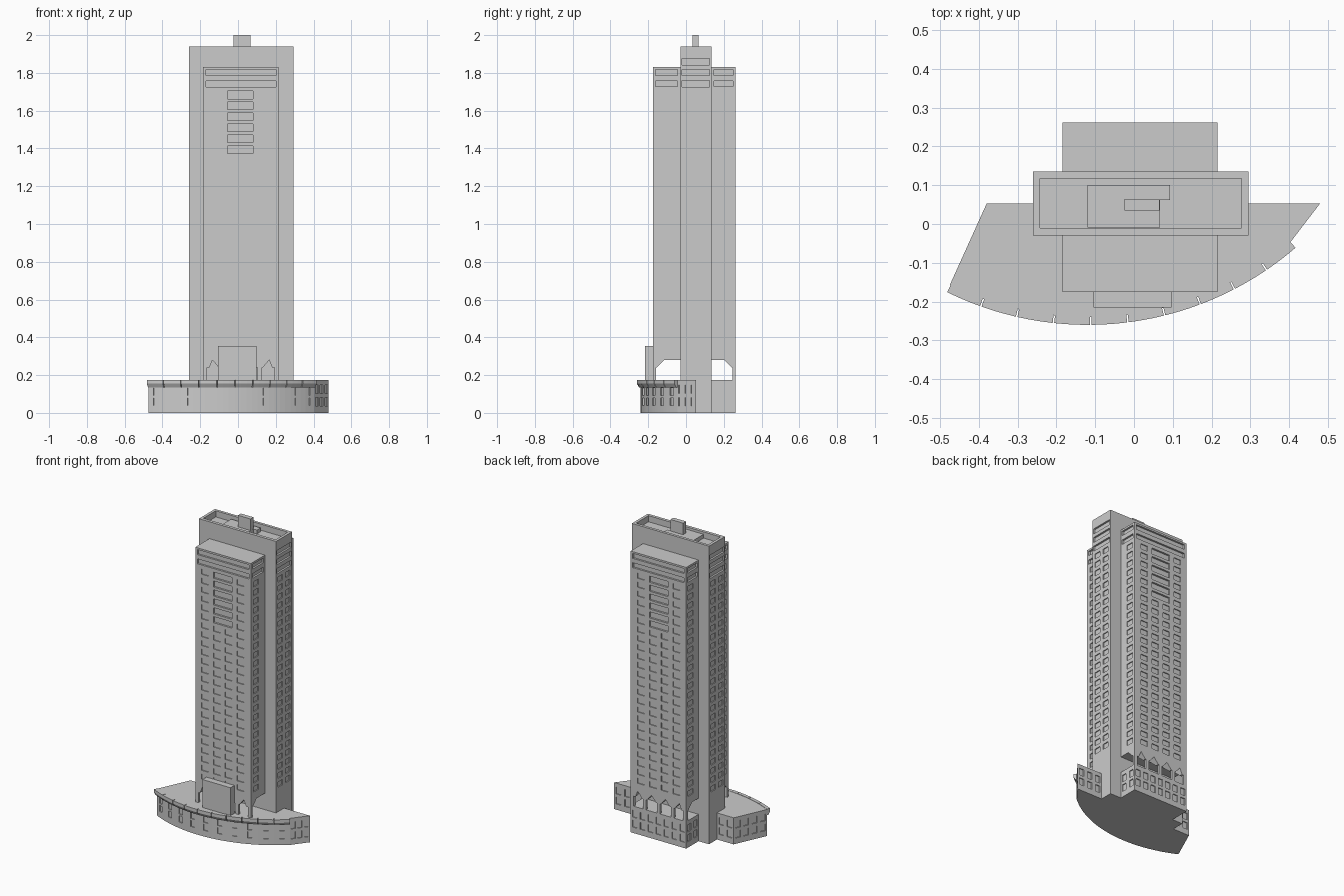
import bpy, bmesh, math
from mathutils import Vector, Matrix

if "Cube" in bpy.data.objects:
    bpy.data.objects.remove(bpy.data.objects["Cube"])


def finish(bm, name):
    bmesh.ops.recalc_face_normals(bm, faces=bm.faces)
    me = bpy.data.meshes.new(name)
    bm.to_mesh(me)
    bm.free()
    ob = bpy.data.objects.new(name, me)
    bpy.context.collection.objects.link(ob)
    return ob


def add_box(bm, x0, x1, y0, y1, z0, z1):
    m = Matrix.Translation(((x0 + x1) / 2, (y0 + y1) / 2, (z0 + z1) / 2)) @ \
        Matrix.Diagonal((x1 - x0, y1 - y0, z1 - z0, 1))
    bmesh.ops.create_cube(bm, size=1, matrix=m)


def box(name, *b):
    bm = bmesh.new()
    add_box(bm, *b)
    return finish(bm, name)


def prism(bm, pts, z0, z1):
    f = bm.faces.new([bm.verts.new((x, y, z0)) for x, y in pts])
    r = bmesh.ops.extrude_face_region(bm, geom=[f])
    bmesh.ops.translate(bm, vec=(0, 0, z1 - z0),
                        verts=[v for v in r['geom'] if isinstance(v, bmesh.types.BMVert)])


# Recess cutters placed along a wall p -> q (outside lies to the right)
def recess(bm, p, q, positions, zs, w, h, depth):
    p, q = Vector(p), Vector(q)
    d = (q - p).normalized()
    rot = Matrix.Rotation(math.atan2(d.y, d.x), 4, 'Z')
    for t in positions:
        c = p.lerp(q, t)
        for z in zs:
            bmesh.ops.create_cube(bm, size=1, matrix=Matrix.Translation((c.x, c.y, z)) @ rot
                                  @ Matrix.Diagonal((w, 2 * depth, h, 1)))


def even(n):
    return [(i + 0.5) / n for i in range(n)]


def carve(ob, bm):
    cutter = finish(bm, "cutter")
    cutter.hide_render = True
    mod = ob.modifiers.new("recesses", 'BOOLEAN')
    mod.operation, mod.solver, mod.object = 'DIFFERENCE', 'EXACT', cutter
    bpy.context.view_layer.objects.active = ob
    bpy.ops.object.modifier_apply(modifier=mod.name)
    bpy.data.objects.remove(cutter)


X0, X1 = -0.185, 0.215
PITCH = 0.058
ROWS = [1.683 - PITCH * i for i in range(24)]
BANDS = [1.742, 1.802]
BASE_ROWS = [0.055, 0.115]

# Central slab with side windows and a sunken roof
core = box("central_slab", -0.26, 0.295, -0.03, 0.135, 0, 1.94)
cut = bmesh.new()
add_box(cut, -0.242, 0.277, -0.01, 0.117, 1.90, 2.0)
for p, q in (((0.295, -0.03), (0.295, 0.135)), ((-0.26, 0.135), (-0.26, -0.03))):
    recess(cut, p, q, (0.27, 0.73), ROWS, 0.045, 0.034, 0.006)
    recess(cut, p, q, [0.5], BANDS + [1.86], 0.145, 0.034, 0.012)
carve(core, cut)


# Front and back wings with window grids, slots and balcony recesses
def wing(name, yo, yi):
    ob = box(name, X0, X1, min(yo, yi), max(yo, yi), 0.28, 1.83)
    cut = bmesh.new()
    front = yo < yi
    p, q = ((X0, yo), (X1, yo)) if front else ((X1, yo), (X0, yo))
    cols = [(0.07 + 0.085 * i) / 0.4 for i in range(4)]
    cols = cols if front else [1 - c for c in cols]
    recess(cut, p, q, (cols[0], cols[3]), ROWS, 0.05, 0.034, 0.006)
    recess(cut, p, q, cols[1:3], ROWS[6:], 0.05, 0.034, 0.006)
    recess(cut, p, q, [(cols[1] + cols[2]) / 2], ROWS[:6], 0.135, 0.04, 0.012)
    recess(cut, p, q, [0.5], BANDS, 0.37, 0.032, 0.012)
    lo, hi = sorted((yo, yi))
    for a, b in (((X1, lo), (X1, hi)), ((X0, hi), (X0, lo))):
        s = 0.36 if (a[1] == yo) else 0.64
        recess(cut, a, b, [s], ROWS, 0.05, 0.034, 0.006)
        recess(cut, a, b, [0.5], BANDS, (hi - lo) * 0.8, 0.03, 0.012)
    carve(ob, cut)


wing("front_wing", -0.175, -0.03)
wing("back_wing", 0.262, 0.135)

# Columns with flared heads under the outer edge of each wing
bm = bmesh.new()
for yo, s in ((-0.175, 1), (0.262, -1)):
    for i in range(5):
        cx = X0 + 0.1 * i
        spans = []
        for half, depth, z in ((0.011, 0.016, 0.17), (0.011, 0.016, 0.24),
                               (0.017, 0.02, 0.24), (0.05, 0.06, 0.28)):
            a, b = max(cx - half * (2 if i == 4 else 1), X0), min(cx + half * (2 if i == 0 else 1), X1)
            if z == 0.28:
                a, b = max(cx - 0.05, X0), min(cx + 0.05, X1)
            spans.append([bm.verts.new(v) for v in ((a, yo, z), (b, yo, z),
                                                    (b, yo + s * depth, z), (a, yo + s * depth, z))])
        for lo, hi in ((spans[0], spans[1]), (spans[2], spans[3])):
            bm.faces.new(lo)
            bm.faces.new(hi)
            for k in range(4):
                bm.faces.new((lo[k], lo[(k + 1) % 4], hi[(k + 1) % 4], hi[k]))
finish(bm, "flared_columns")

# Podium arc through three points
A, B, C = Vector((-0.475, -0.157)), Vector((-0.1, -0.24)), Vector((0.405, -0.045))
u, v = B - A, C - A
det = 2 * (u.x * v.y - u.y * v.x)
O = A + Vector((v.y * u.dot(u) - u.y * v.dot(v), u.x * v.dot(v) - v.x * u.dot(u))) / det
R = (A - O).length
t0, t1 = [math.atan2(*(P - O).yx) for P in (A, C)]


def arc(t, off=0.0):
    a = t0 + (t1 - t0) * t
    return (O.x + (R + off) * math.cos(a), O.y + (R + off) * math.sin(a))


# Curved podium with two rows of windows
L, RT = (-0.38, 0.053), (0.48, 0.053)
bm = bmesh.new()
prism(bm, [L] + [arc(i / 30) for i in range(31)] + [RT], 0, 0.173)
podium = finish(bm, "podium")
cut = bmesh.new()
for i in range(10):
    recess(cut, arc(i / 10 + 1 / 30), arc(i / 10 + 2 / 30), [0.5], (0.06, 0.112), 0.03, 0.04, 0.006)
POD = (0.06, 0.125)
recess(cut, L, tuple(A), even(4), POD, 0.034, 0.045, 0.006)
recess(cut, tuple(C), RT, even(3), POD, 0.026, 0.045, 0.006)
recess(cut, RT, (0.295, 0.053), even(3), POD, 0.034, 0.045, 0.006)
recess(cut, (-0.26, 0.053), L, even(2), POD, 0.034, 0.045, 0.006)
carve(podium, cut)

# Segmented cornice along the curved front
bm = bmesh.new()
profile = ((-0.002, 0.135), (0.008, 0.135), (0.02, 0.155), (0.02, 0.175), (-0.002, 0.175))
for i in range(10):
    rings = []
    for k in range(4):
        t = (i + 0.02 + 0.96 * k / 3) / 10
        rings.append([bm.verts.new((*arc(t, o), z)) for o, z in profile])
    for a, b in zip(rings, rings[1:]):
        for k in range(5):
            bm.faces.new((a[k], a[(k + 1) % 5], b[(k + 1) % 5], b[k]))
    bm.faces.new(rings[0])
    bm.faces.new(rings[-1])
finish(bm, "cornice")

# Rear base block
base = box("rear_base", X0, X1, 0.12, 0.262, 0, 0.175)
cut = bmesh.new()
recess(cut, (X1, 0.262), (X0, 0.262), even(7), POD, 0.034, 0.045, 0.006)
recess(cut, (X1, 0.135), (X1, 0.262), even(2), POD, 0.034, 0.045, 0.006)
recess(cut, (X0, 0.262), (X0, 0.135), even(2), POD, 0.034, 0.045, 0.006)
carve(base, cut)

# Entrance block and rooftop plant
box("entrance_block", -0.105, 0.097, -0.216, -0.175, 0.17, 0.355)
bm = bmesh.new()
prism(bm, [(-0.12, -0.009), (0.067, -0.009), (0.067, 0.062), (0.093, 0.062),
           (0.093, 0.1), (-0.12, 0.1)], 1.89, 1.925)
finish(bm, "roof_plant")
box("lift_tower", -0.025, 0.066, 0.035, 0.065, 1.9, 2.0)
